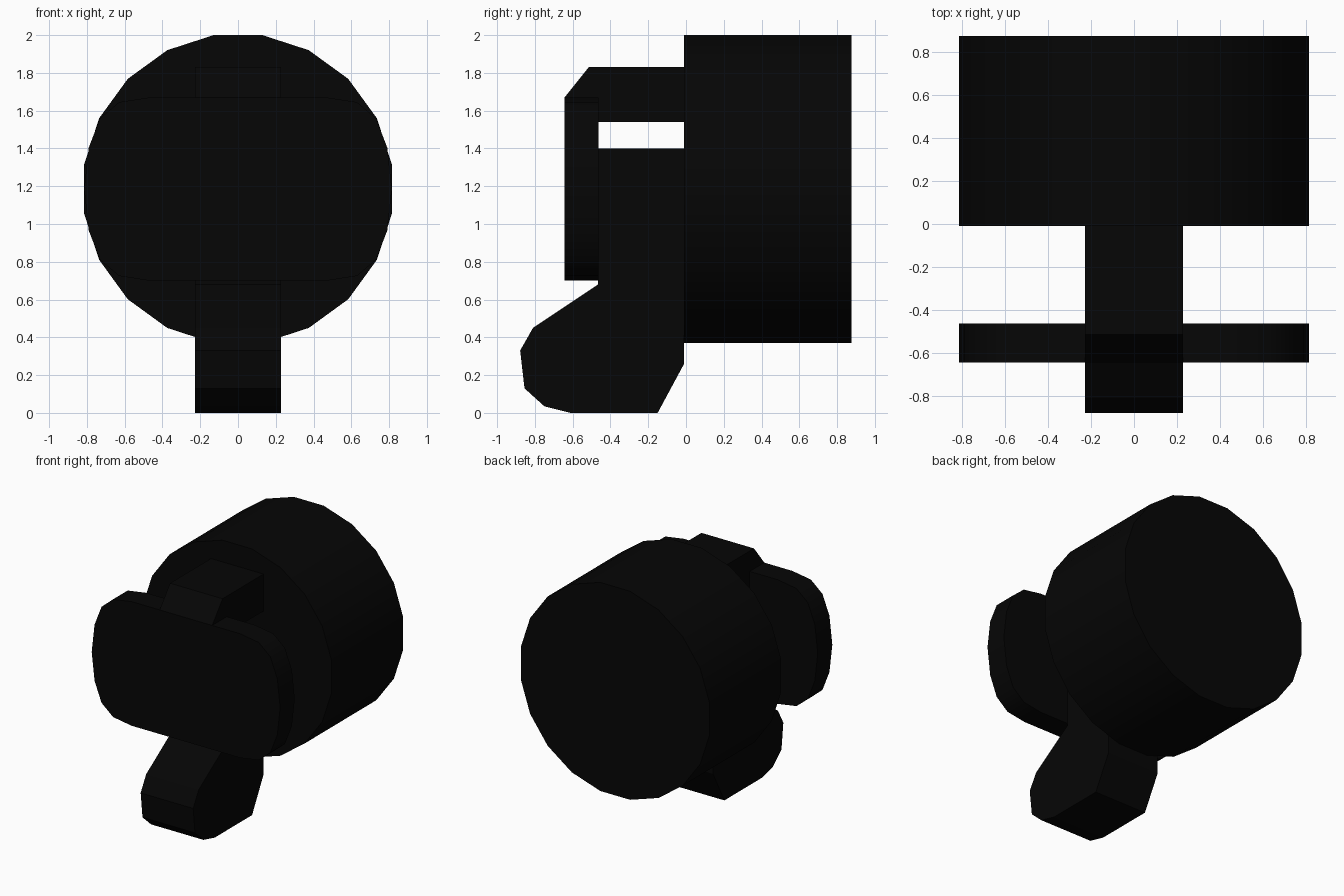
import bpy, bmesh, math

cube = bpy.data.objects.get("Cube")
if cube:
    bpy.data.objects.remove(cube, do_unlink=True)

# Single near-black colour
black = bpy.data.materials.new("matte black")
black.use_nodes = True
colour = (0.0017, 0.0017, 0.0017, 1)
black.diffuse_color = colour
black.node_tree.nodes["Principled BSDF"].inputs["Base Color"].default_value = colour


def prism(name, outline, offset):
    """Extrude a closed 3D outline along an offset vector."""
    bm = bmesh.new()
    face = bm.faces.new([bm.verts.new(p) for p in outline])
    ext = bmesh.ops.extrude_face_region(bm, geom=[face], use_keep_orig=True)
    moved = [v for v in ext["geom"] if isinstance(v, bmesh.types.BMVert)]
    bmesh.ops.translate(bm, verts=moved, vec=offset)
    bmesh.ops.recalc_face_normals(bm, faces=bm.faces)
    mesh = bpy.data.meshes.new(name)
    bm.to_mesh(mesh)
    bm.free()
    mesh.materials.append(black)
    obj = bpy.data.objects.new(name, mesh)
    bpy.context.collection.objects.link(obj)
    return obj


def side_prism(name, profile, half_width):
    """Side profile of (y, z) points, extruded across x."""
    return prism(name, [(-half_width, y, z) for y, z in profile], (2 * half_width, 0, 0))


def smooth(obj):
    """Smooth the rim while the flat ends stay sharp."""
    bpy.ops.object.select_all(action='DESELECT')
    obj.select_set(True)
    bpy.context.view_layer.objects.active = obj
    bpy.ops.object.shade_smooth_by_angle(angle=math.radians(35))


CZ = 1.185          # height of the drum axis
ARM = 0.227         # half width of the arm and tab
DRUM_FRONT = -0.01  # front face of the drum

# Twenty-sided drum with flats at the top, bottom and sides, lying along y
sides = 20
radius = 0.815 / math.cos(math.pi / sides)
angles = [(i + 0.5) * 2 * math.pi / sides for i in range(sides)]
rim = [(radius * math.cos(a), DRUM_FRONT, CZ + radius * math.sin(a)) for a in angles]
smooth(prism("drum", rim, (0, 0.885, 0)))

# Front plate: flat top and bottom, rounded ends, mirrored from one quarter
quarter = [(0.815, 0), (0.79, 0.22), (0.73, 0.375), (0.63, 0.46), (0.47, 0.485)]
upper = quarter + [(-x, z) for x, z in reversed(quarter)]
lower = [(x, -z) for x, z in reversed(upper[1:-1])]
smooth(prism("front_plate", [(x, -0.643, CZ + z) for x, z in upper + lower], (0, 0.18, 0)))

# Tab joining the top of the plate to the drum
side_prism("upper_tab", [
    (DRUM_FRONT, 1.54), (DRUM_FRONT, 1.83), (-0.515, 1.83), (-0.643, 1.67), (-0.643, 1.54)], ARM)

# Lower arm: block behind the plate with a foot reaching forward
side_prism("lower_arm", [
    (DRUM_FRONT, 1.40), (-0.465, 1.40), (-0.465, 0.68), (-0.81, 0.45), (-0.878, 0.33),
    (-0.855, 0.13), (-0.75, 0.035), (-0.61, 0), (-0.15, 0), (DRUM_FRONT, 0.26)], ARM)
